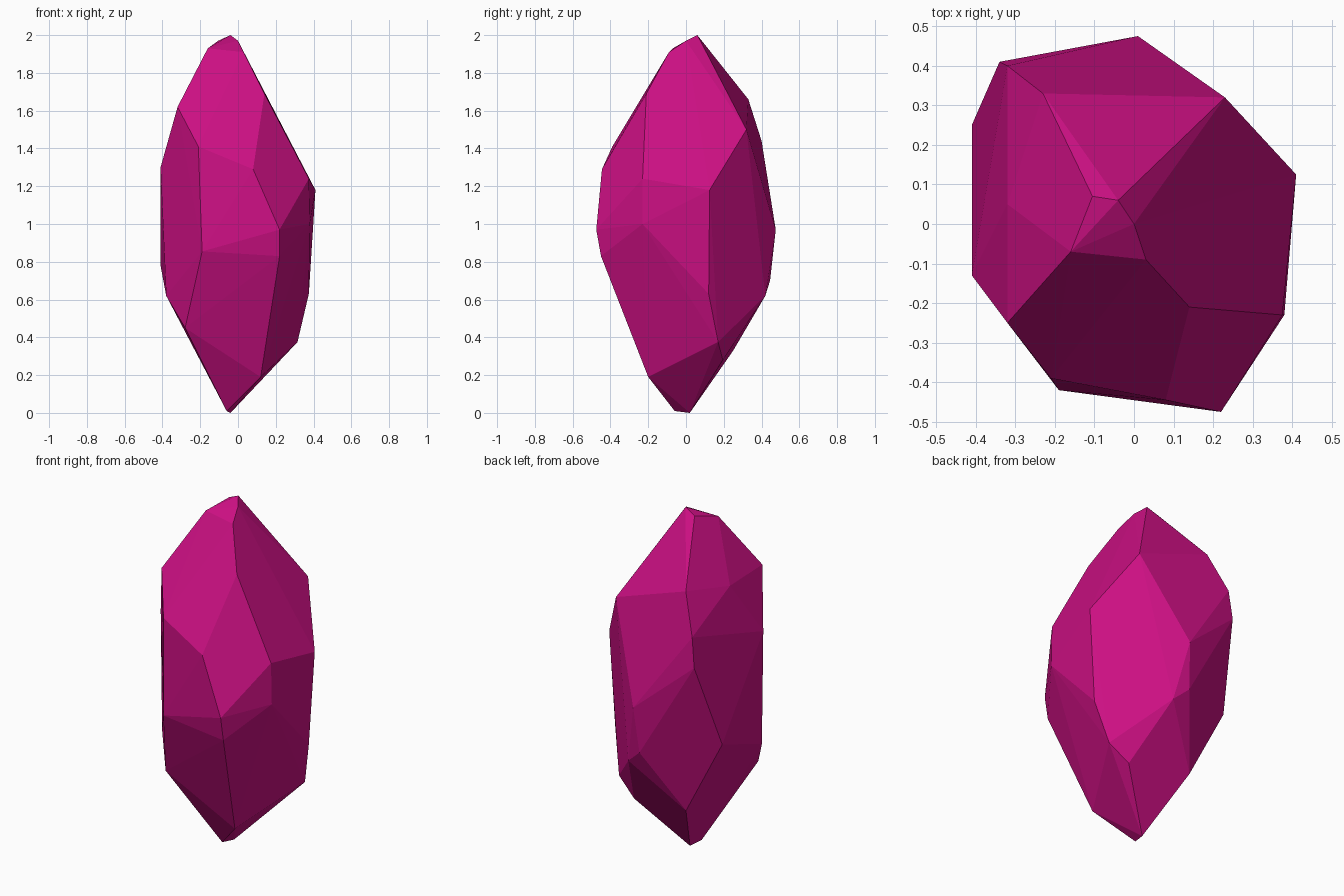
import bpy
import bmesh
from mathutils import Vector

default_cube = bpy.data.objects.get("Cube")
if default_cube:
    bpy.data.objects.remove(default_cube, do_unlink=True)


def make_material(name, colour):
    material = bpy.data.materials.new(name)
    material.use_nodes = True
    material.diffuse_color = colour
    shader = material.node_tree.nodes["Principled BSDF"]
    shader.inputs["Base Color"].default_value = colour
    shader.inputs["Roughness"].default_value = 0.5
    return material


# Corners of the cut stone, grouped by band from top to bottom
crown = [(-.04, .06, 2), (-.105, .07, 1.97), (0, 0, 1.97),
         (-.16, -.07, 1.93), (.03, -.09, 1.91)]
shoulder = [(.14, -.21, 1.69), (-.23, .33, 1.66), (-.32, -.25, 1.62),
            (-.32, .05, 1.61), (.23, .32, 1.5)]
upper_girdle = [(-.32, .4, 1.44), (-.21, -.39, 1.41), (-.41, -.13, 1.3),
                (.08, -.445, 1.29), (-.34, .41, 1.27), (.375, -.23, 1.24),
                (.41, .125, 1.18)]
lower_girdle = [(.38, -.23, 1), (.22, -.475, .97), (.01, .475, .97),
                (-.19, -.42, .855), (.22, -.45, .83), (-.41, .25, .78)]
pavilion = [(-.01, .445, .7), (.375, .12, .63), (.08, .42, .62),
            (-.38, -.16, .62), (-.28, -.27, .45), (.315, .17, .375),
            (-.175, .25, .33), (.2, .195, .28), (.12, -.2, .19)]
tip = [(-.06, -.06, .01), (-.04, .02, 0)]


def build_crystal(name, bands, material):
    """Wrap all corner bands in a faceted convex shell."""
    bm = bmesh.new()
    for band in bands:
        for corner in band:
            bm.verts.new(Vector(corner))
    hull = bmesh.ops.convex_hull(bm, input=bm.verts[:])
    spare = {v for v in hull["geom_interior"] + hull["geom_unused"]
             if isinstance(v, bmesh.types.BMVert)}
    bmesh.ops.delete(bm, geom=list(spare), context="VERTS")

    # Merge nearly coplanar triangles into clean facets
    bmesh.ops.dissolve_limit(bm, angle_limit=0.03,
                             verts=bm.verts[:], edges=bm.edges[:])
    bmesh.ops.recalc_face_normals(bm, faces=bm.faces[:])

    mesh = bpy.data.meshes.new(name)
    bm.to_mesh(mesh)
    bm.free()
    mesh.materials.append(material)
    crystal = bpy.data.objects.new(name, mesh)
    bpy.context.collection.objects.link(crystal)
    return crystal


magenta = make_material("magenta", (0.6, 0.005, 0.225, 1))
build_crystal("crystal",
              [crown, shoulder, upper_girdle, lower_girdle, pavilion, tip],
              magenta)
